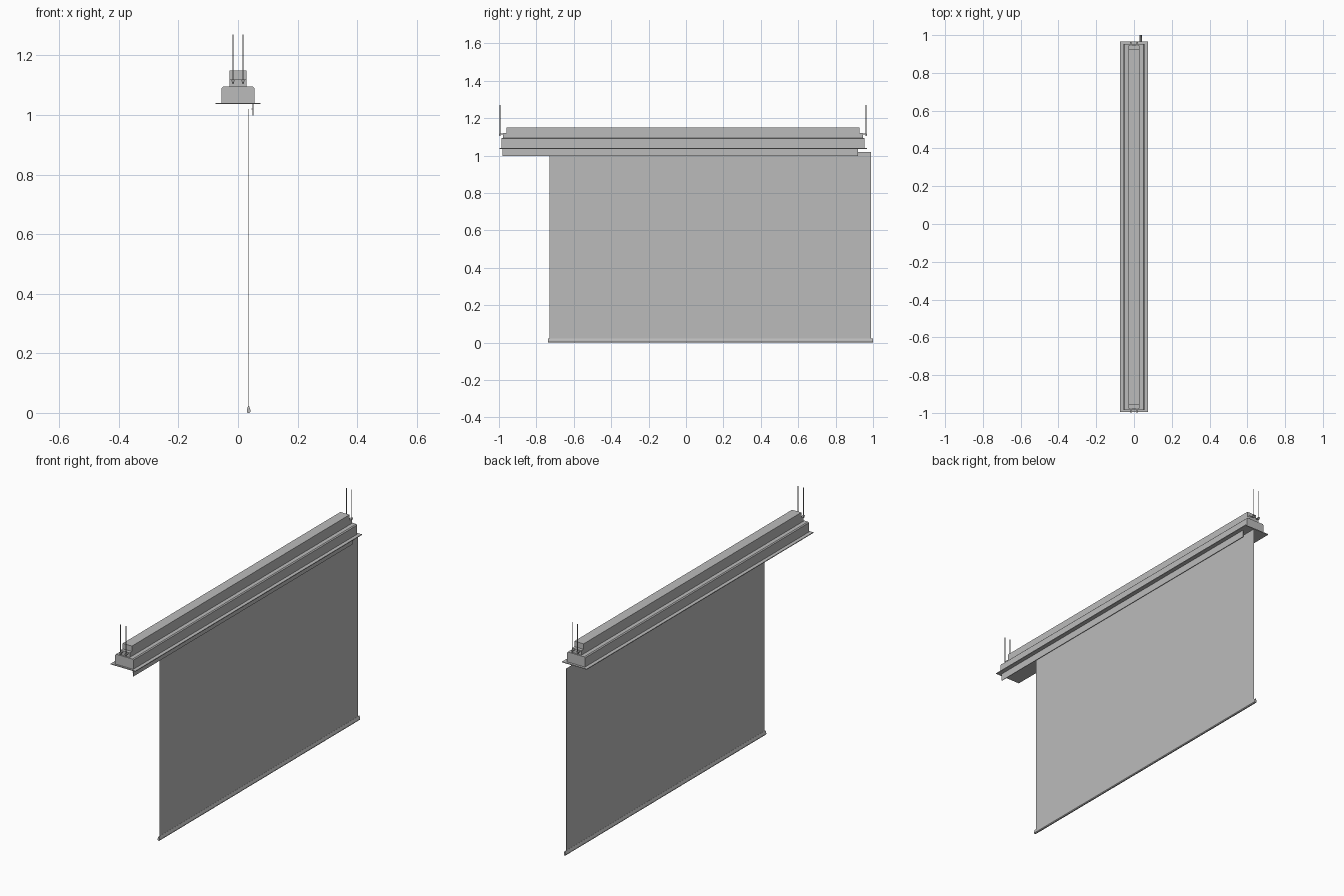
import bpy
import bmesh
from mathutils import Vector

if "Cube" in bpy.data.objects:
    bpy.data.objects.remove(bpy.data.objects["Cube"], do_unlink=True)

grey = bpy.data.materials.new("light_grey")
grey.use_nodes = True
COLOUR = (0.5, 0.5, 0.5, 1)
grey.diffuse_color = COLOUR
grey.node_tree.nodes["Principled BSDF"].inputs["Base Color"].default_value = COLOUR

MID = -0.016  # centre of the housing along its length


def finish(name, bm):
    bmesh.ops.recalc_face_normals(bm, faces=bm.faces)
    mesh = bpy.data.meshes.new(name)
    bm.to_mesh(mesh)
    bm.free()
    mesh.materials.append(grey)
    obj = bpy.data.objects.new(name, mesh)
    bpy.context.collection.objects.link(obj)
    return obj


def extrude_profile(name, points, y0, y1):
    """Sweep a closed x-z outline along y."""
    bm = bmesh.new()
    face = bm.faces.new([bm.verts.new((x, y0, z)) for x, z in points])
    grown = bmesh.ops.extrude_face_region(bm, geom=[face])["geom"]
    verts = [v for v in grown if isinstance(v, bmesh.types.BMVert)]
    bmesh.ops.translate(bm, verts=verts, vec=Vector((0, y1 - y0, 0)))
    return finish(name, bm)


def box(name, x0, x1, y0, y1, z0, z1):
    return extrude_profile(name, [(x0, z0), (x1, z0), (x1, z1), (x0, z1)], y0, y1)


def cylinder(name, x, y, z0, z1, radius, sides):
    bm = bmesh.new()
    bmesh.ops.create_cone(bm, cap_ends=True, segments=sides, radius1=radius,
                          radius2=radius, depth=z1 - z0)
    bmesh.ops.translate(bm, verts=bm.verts, vec=Vector((x, y, (z0 + z1) / 2)))
    return finish(name, bm)


# Ceiling housing: trim flange, lower case with trimmed corners, upper case
box("trim_flange", -0.075, 0.075, MID - 0.98, MID + 0.983, 1.036, 1.04)
c = 0.005
extrude_profile("lower_case", [
    (-0.055, 1.04), (0.055, 1.04), (0.055, 1.095 - c), (0.055 - c, 1.095),
    (c - 0.055, 1.095), (-0.055, 1.095 - c)], MID - 0.97, MID + 0.97)
box("upper_case", -0.028, 0.028, MID - 0.943, MID + 0.943, 1.095, 1.15)

# Hinged door hanging open beneath the flange, with a small hinge lip
box("hanging_door", 0.0495, 0.0525, -0.98, 0.92, 0.998, 1.036)
box("door_lip", 0.045, 0.0495, -0.98, 0.92, 1.018, 1.021)

# Suspension bracket, threaded rods and nuts at each end
for side, end in ((-1, "front"), (1, "back")):
    rod_y = MID + side * 0.979
    ys = sorted((MID + side * 0.943, MID + side * 0.962))
    box(end + "_bracket", -0.028, 0.028, *ys, 1.095, 1.12)
    for x, hand in ((-0.0165, "right"), (0.0165, "left")):
        tag = f"{end}_{hand}"
        ys = sorted((MID + side * 0.955, MID + side * 0.983))
        box(tag + "_lug", x - 0.005, x + 0.005, *ys, 1.113, 1.117)
        cylinder(tag + "_rod", x, rod_y, 1.104, 1.27, 0.002, 8)
        cylinder(tag + "_nut", x, rod_y, 1.106, 1.113, 0.004, 6)

# Screen fabric and the teardrop weight bar along its lower edge
SX = 0.0355
box("screen_fabric", SX - 0.0008, SX + 0.0008, -0.73, 0.988, 0.018, 1.02)
half = [(0.003, 0), (0.006, 0.004), (0.006, 0.010), (0.0015, 0.023)]
drop = [(SX + x, z) for x, z in half] + [(SX - x, z) for x, z in reversed(half)]
extrude_profile("weight_bar", drop, -0.738, 1.0)
